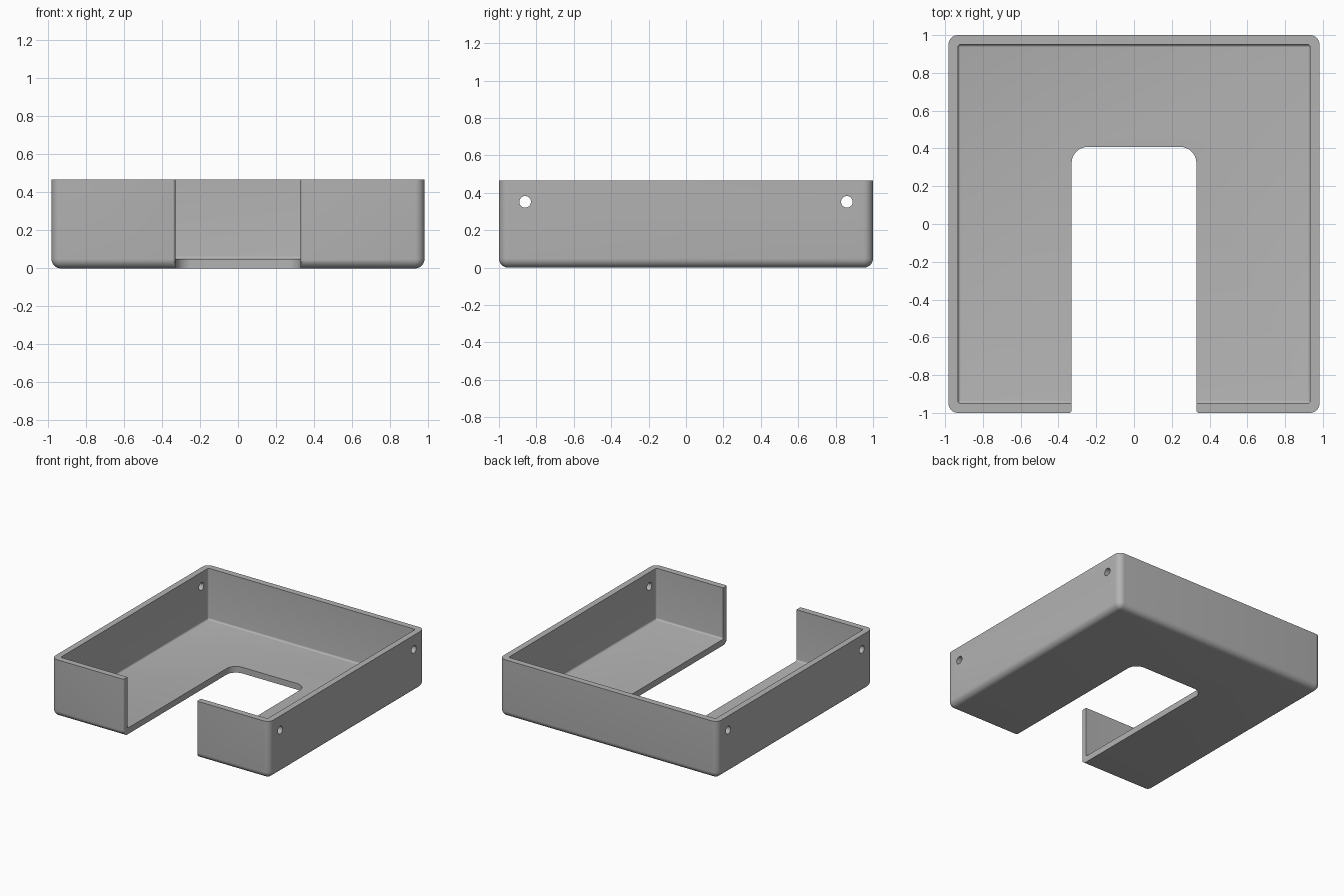
import bpy, bmesh
from math import pi, sin, cos, radians

if "Cube" in bpy.data.objects:
    bpy.data.objects.remove(bpy.data.objects["Cube"], do_unlink=True)

HX, HY, H = 0.982, 1.0, 0.467     # half width, half depth, height
WALL, R, R_IN = 0.05, 0.05, 0.014  # wall thickness, outer and inner fillets
SLOT_X, SLOT_Y, SLOT_R, LIP = 0.33, 0.408, 0.085, 0.014

grey = bpy.data.materials.new("grey plastic")
grey.use_nodes = True
colour = (0.45, 0.45, 0.45, 1)
grey.diffuse_color = colour
grey.node_tree.nodes["Principled BSDF"].inputs["Base Color"].default_value = colour


def arc(cx, cy, r, start, end, n=8):
    angles = [radians(start + (end - start) * i / n) for i in range(n + 1)]
    return [(cx + r * cos(a), cy + r * sin(a)) for a in angles]


def rounded_rect(inset, r):
    x, y = HX - inset - r, HY - inset - r
    corners = [(x, y), (-x, y), (-x, -y), (x, -y)]
    return [p for i, (cx, cy) in enumerate(corners)
            for p in arc(cx, cy, r, 90 * i, 90 * i + 90)]


def loft(name, rings):
    """Skin a list of (outline, height) rings and cap both ends."""
    bm = bmesh.new()
    loops = [[bm.verts.new((x, y, z)) for x, y in outline] for outline, z in rings]
    for a, b in zip(loops, loops[1:]):
        for i in range(len(a)):
            j = (i + 1) % len(a)
            bm.faces.new((a[i], a[j], b[j], b[i]))
    bm.faces.new(loops[0][::-1])
    bm.faces.new(loops[-1])
    bmesh.ops.recalc_face_normals(bm, faces=bm.faces)
    mesh = bpy.data.meshes.new(name)
    bm.to_mesh(mesh)
    bm.free()
    ob = bpy.data.objects.new(name, mesh)
    bpy.context.collection.objects.link(ob)
    mesh.materials.append(grey)
    return ob


# Open tray: rounded underside, outer wall, rim, inner wall, inner floor fillet
rings = []
for z_in, z_out in [(R * (1 - cos(a)), R * (1 - sin(a)))
                    for a in [pi / 2 * i / 8 for i in range(9)]]:
    inset = min(z_out, R - 0.001)
    rings.append((rounded_rect(inset, R - inset), z_in))
rings.append((rounded_rect(0, R), H))
rings.append((rounded_rect(WALL, R_IN), H))
for i in range(6):
    a = pi / 2 * i / 5
    inset = min(R_IN * (1 - cos(a)), R_IN - 0.001)
    rings.append((rounded_rect(WALL + inset, R_IN - inset), WALL + R_IN * (1 - sin(a))))
tray = loft("tray", rings)

# Slot cutter: round inner corners, slightly flared mouth
half = arc(SLOT_X + LIP, LIP - HY, LIP, 270, 180, 5)
half = [(SLOT_X + LIP, -HY - 0.1)] + half
half += arc(SLOT_X - SLOT_R, SLOT_Y - SLOT_R, SLOT_R, 0, 90, 12)
outline = half + [(-x, y) for x, y in reversed(half)]
cutters = [loft("slot_cutter", [(outline, -0.1), (outline, H + 0.1)])]

# Screw hole cutters through both side walls
for y in (-0.86, 0.86):
    bpy.ops.mesh.primitive_cylinder_add(vertices=32, radius=0.031, depth=2.4,
                                        location=(0, y, 0.352), rotation=(0, pi / 2, 0))
    hole = bpy.context.object
    hole.name = "screw_hole_cutter"
    hole.data.materials.append(grey)
    cutters.append(hole)

for cutter in cutters:
    cutter.hide_render = True
    cutter.hide_set(True)
    mod = tray.modifiers.new("cut", 'BOOLEAN')
    mod.operation, mod.solver, mod.object = 'DIFFERENCE', 'EXACT', cutter

# Apply the cuts, drop the cutters, and shade
bpy.ops.object.select_all(action='DESELECT')
tray.select_set(True)
bpy.context.view_layer.objects.active = tray
for mod in list(tray.modifiers):
    bpy.ops.object.modifier_apply(modifier=mod.name)
for cutter in cutters:
    bpy.data.objects.remove(cutter, do_unlink=True)
bpy.ops.object.shade_smooth_by_angle(angle=radians(30))
